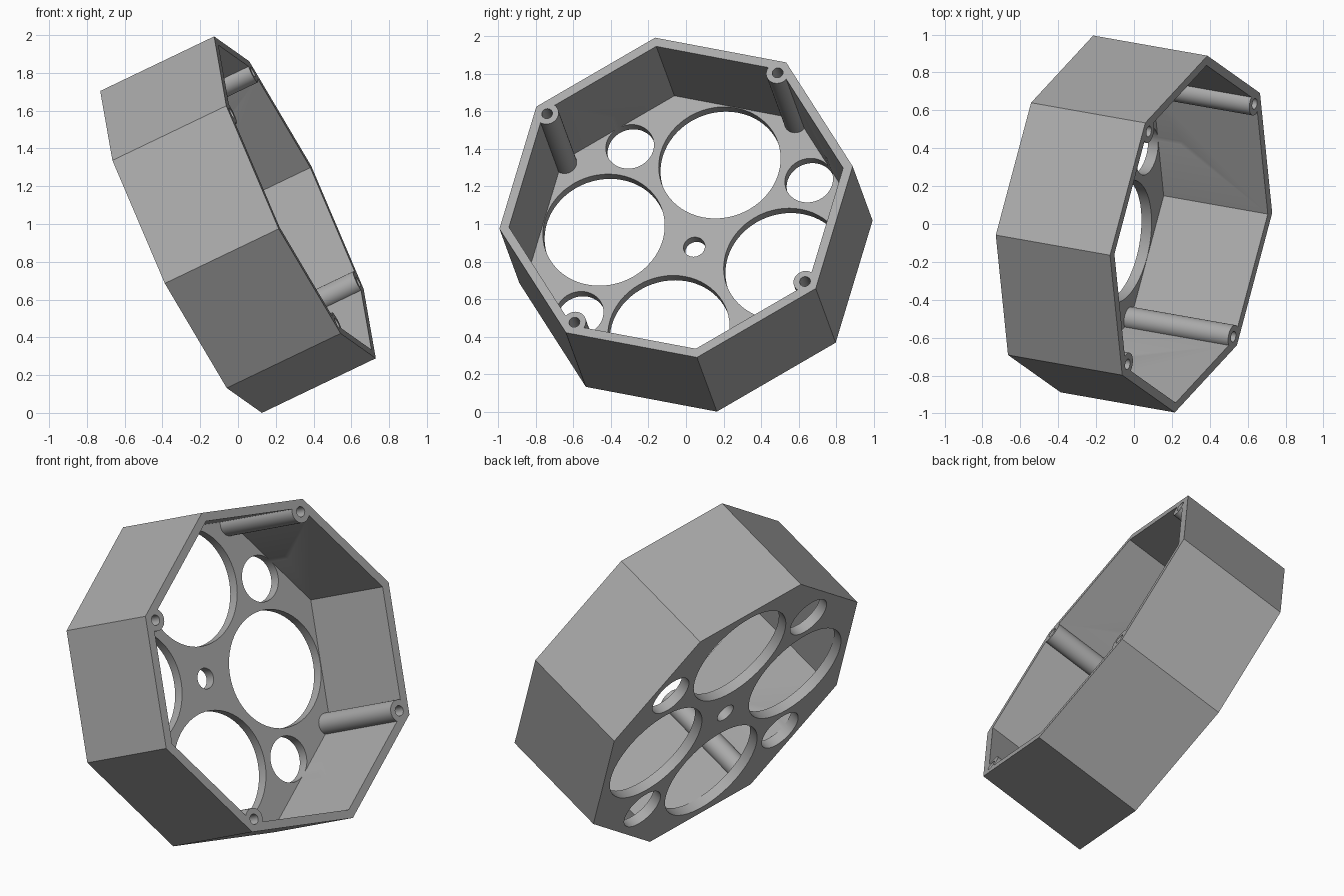
import bpy
from math import cos, sin, pi, radians
from mathutils import Matrix, Vector

if "Cube" in bpy.data.objects:
    bpy.data.objects.remove(bpy.data.objects["Cube"], do_unlink=True)

DEPTH, OUTER, INNER, FLOOR = 0.677, 0.96, 0.908, 0.06

grey = bpy.data.materials.new("plain_grey")
grey.use_nodes = True
grey.diffuse_color = (0.4, 0.4, 0.4, 1)
grey.node_tree.nodes["Principled BSDF"].inputs["Base Color"].default_value = (0.4, 0.4, 0.4, 1)


def prism(name, radius, bottom, top, sides=64, dist=0.0, angle=0.0):
    """Upright prism; the first corner lies on the x axis."""
    ring = [(radius * cos(2 * pi * i / sides), radius * sin(2 * pi * i / sides)) for i in range(sides)]
    cx, cy = dist * cos(radians(angle)), dist * sin(radians(angle))
    verts = [(x + cx, y + cy, z) for z in (bottom, top) for x, y in ring]
    faces = [(i, (i + 1) % sides, (i + 1) % sides + sides, i + sides) for i in range(sides)]
    faces += [tuple(reversed(range(sides))), tuple(range(sides, 2 * sides))]
    mesh = bpy.data.meshes.new(name)
    mesh.from_pydata(verts, [], faces)
    mesh.materials.append(grey)
    ob = bpy.data.objects.new(name, mesh)
    bpy.context.collection.objects.link(ob)
    return ob


def combine(target, other, operation):
    """Apply a boolean and drop the helper."""
    mod = target.modifiers.new("bool", "BOOLEAN")
    mod.object, mod.operation, mod.solver = other, operation, "EXACT"
    bpy.ops.object.select_all(action="DESELECT")
    bpy.context.view_layer.objects.active = target
    target.select_set(True)
    bpy.ops.object.modifier_apply(modifier=mod.name)
    bpy.data.objects.remove(other, do_unlink=True)


# Octagonal tray
tray = prism("octagonal_tray", OUTER, 0, DEPTH, sides=8)
combine(tray, prism("cavity", INNER, FLOOR, DEPTH + 0.1, sides=8), "DIFFERENCE")

# Screw posts in alternate corners, each with a blind bore
for k in range(4):
    turn = 45 + 90 * k
    combine(tray, prism("post", 0.062, FLOOR / 2, DEPTH, 32, 0.886, turn), "UNION")
    combine(tray, prism("bore", 0.029, DEPTH - 0.3, DEPTH + 0.1, 24, 0.886, turn), "DIFFERENCE")

# Floor openings: centre, four large, four small
combine(tray, prism("centre_hole", 0.058, -0.1, 0.2, 32), "DIFFERENCE")
for k in range(4):
    for radius, dist, angle in ((0.329, 0.507, 67.5), (0.13, 0.71, 22.5)):
        combine(tray, prism("hole", radius, -0.1, 0.2, 64, dist, angle + 90 * k), "DIFFERENCE")

# Tilt the tray into its resting pose
axis = Vector((0.891, -0.157, 0.427)).normalized()
up = Vector((-0.447, -0.116, 0.887))
up = (up - axis * up.dot(axis)).normalized()
side = up.cross(axis)
pose = Matrix((side, up, axis)).transposed().to_4x4()
tray.data.transform(Matrix.Translation((0, 0, 1)) @ pose @ Matrix.Translation((0, 0, -DEPTH / 2)))
low = min(v.co.z for v in tray.data.vertices)
tray.data.transform(Matrix.Translation((0, 0, -low)))

bpy.ops.object.select_all(action="DESELECT")
bpy.context.view_layer.objects.active = tray
tray.select_set(True)
bpy.ops.object.shade_smooth_by_angle(angle=radians(30))
